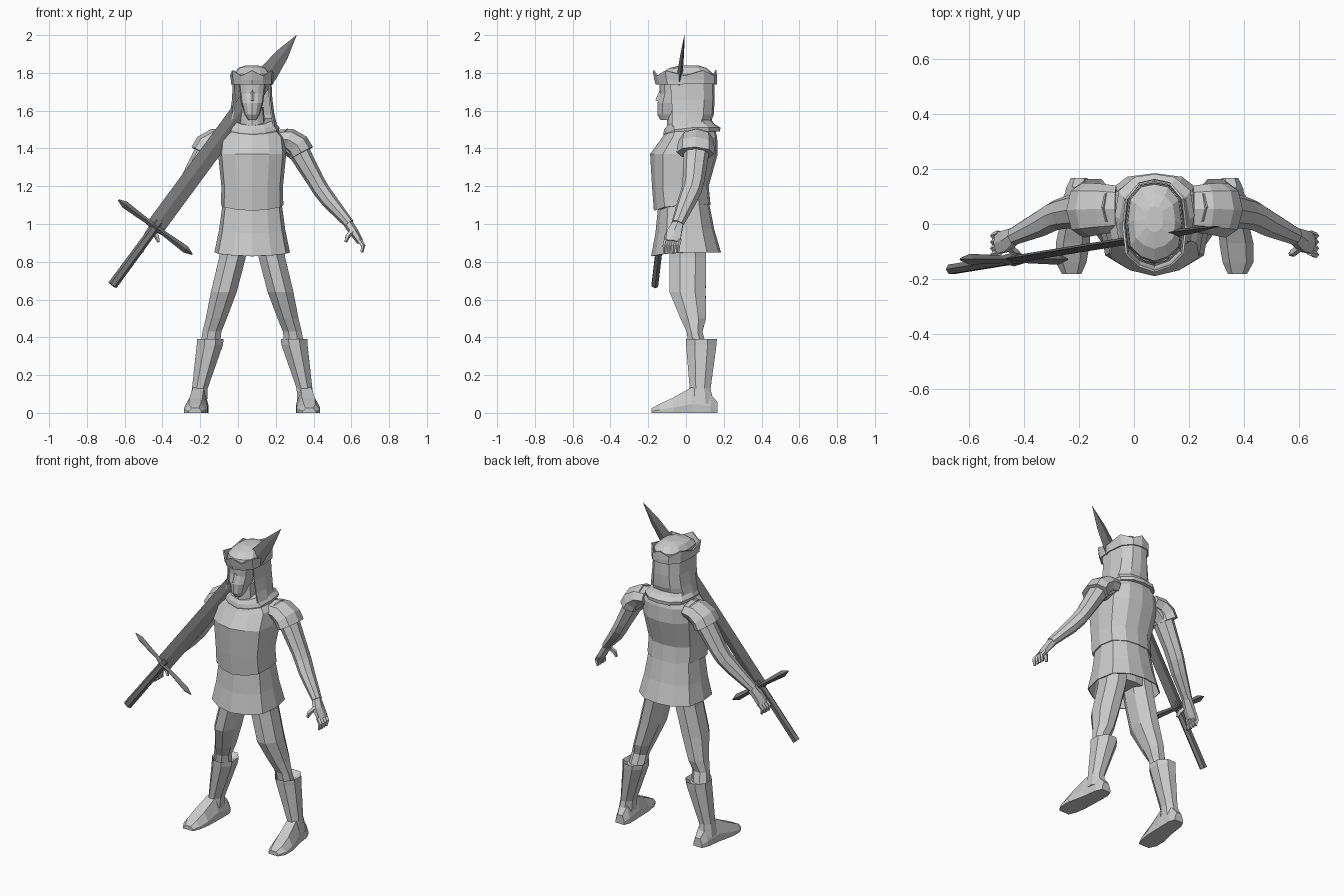
import bpy, bmesh, math
from mathutils import Vector

if "Cube" in bpy.data.objects:
    bpy.data.objects.remove(bpy.data.objects["Cube"], do_unlink=True)

CX = 0.075  # the body stands off centre because the blade sticks out to its right


def material(name, v):
    m = bpy.data.materials.new(name)
    m.use_nodes = True
    m.diffuse_color = (v, v, v, 1)
    m.node_tree.nodes["Principled BSDF"].inputs["Base Color"].default_value = (v, v, v, 1)
    return m


CLOTH = material("light grey", 0.6)
STEEL = material("dark grey", 0.18)


def loft(name, rings, mat=CLOTH, caps=(True, True), closed=True, mirror=False, thick=0, x=CX):
    """Skin a list of rings of points into one flat-shaded object."""
    bm = bmesh.new()
    vs = [[bm.verts.new(p) for p in r] for r in rings]
    n = len(vs[0])
    for a, b in zip(vs, vs[1:]):
        for i in range(n if closed else n - 1):
            j = (i + 1) % n
            bm.faces.new((a[i], a[j], b[j], b[i]))
    if closed:
        for on, ring in zip(caps, (vs[0], vs[-1])):
            if on:
                bm.faces.new(ring)
    bmesh.ops.remove_doubles(bm, verts=bm.verts, dist=0.0002)
    bmesh.ops.recalc_face_normals(bm, faces=bm.faces)
    me = bpy.data.meshes.new(name)
    bm.to_mesh(me)
    bm.free()
    me.materials.append(mat)
    ob = bpy.data.objects.new(name, me)
    ob.location.x = x
    bpy.context.collection.objects.link(ob)
    if mirror:
        ob.modifiers.new("mirror", "MIRROR")
    if thick:
        ob.modifiers.new("solid", "SOLIDIFY").thickness = thick
    return ob


HALF = [(0, -1), (.5, -.88), (.9, -.62), (1, 0), (.9, .6), (.5, .93), (0, 1)]
KEEL = HALF + [(-x, y) for x, y in HALF[-2:0:-1]]
ARC = HALF[2:] + [(-x, y) for x, y in HALF[-2:1:-1]]
OCT = [(math.cos(k * math.pi / 4 + .39), math.sin(k * math.pi / 4 + .39)) for k in range(8)]


def level(z, hw, front, back, shape=KEEL, cx=0, drop=0, jag=0):
    """Horizontal ring; drop lowers the middle of the front, jag makes a toothed edge."""
    mid, half = (front + back) / 2, (back - front) / 2
    return [Vector((cx + x * hw, mid + y * half,
                    z - drop * max(0, -y - .4) / .6 + jag * (-1) ** i))
            for i, (x, y) in enumerate(shape)]


def tube(path, n=6):
    """Rings square to a path of (x, y, z, width, depth)."""
    pts = [Vector(p[:3]) for p in path]
    rings = []
    for i, p in enumerate(path):
        t = (pts[min(i + 1, len(pts) - 1)] - pts[max(i - 1, 0)]).normalized()
        u = t.cross(Vector((0, 1, 0))).normalized()
        v = t.cross(u)
        rings.append([pts[i] + u * p[3] * math.cos(2 * math.pi * k / n)
                      + v * p[4] * math.sin(2 * math.pi * k / n) for k in range(n)])
    return rings


# Tunic and skirt
loft("tunic", [level(1.10, .165, -.17, .13, drop=.03),
               level(1.2, .163, -.18, .12),
               level(1.37, .18, -.19, .168),
               level(1.46, .17, -.125, .165),
               level(1.52, .115, -.095, .15)])
loft("skirt", [level(1.12, .155, -.145, .12),
               level(.97, .175, -.162, .15, drop=.02),
               level(.85, .2, -.185, .185, drop=.02)], caps=(True, False), thick=.006)
loft("pelvis", [level(.98, .15, -.11, .11), level(.86, .12, -.09, .1)])

# Collar, neck and face
loft("collar", [level(1.49, .14, -.115, .18, drop=.03),
                level(1.51, .145, -.12, .182, drop=.03),
                level(1.53, .128, -.115, .15, drop=.03),
                level(1.56, .115, -.1, .13, drop=.04)])
loft("neck", [level(1.46, .075, -.1, .08), level(1.62, .06, -.1, .08)])
loft("face", [level(1.55, .022, -.135, -.02),
              level(1.58, .04, -.152, 0),
              level(1.64, .058, -.152, 0),
              level(1.69, .065, -.138, 0),
              level(1.76, .075, -.142, 0)])
loft("nose", tube([(0, -.13, 1.71, .01, .008), (0, -.145, 1.65, .014, .018)], 4))

# Hood with open front, skull cap and toothed headband
loft("hood", [level(1.76, .102, -.14, .15, ARC),
              level(1.66, .107, -.13, .152, ARC),
              level(1.58, .118, -.125, .147, ARC),
              level(1.52, .132, -.12, .125, ARC)], closed=False, thick=.008)
loft("skull_cap", [level(1.74, .1, -.145, .148),
                   level(1.795, .098, -.135, .145),
                   level(1.825, .075, -.09, .11),
                   level(1.84, .03, -.03, .065)])
loft("headband", [level(1.74, .105, -.152, .155),
                  level(1.765, .105, -.16, .156),
                  level(1.8, .11, -.168, .154, jag=.014)], caps=(False, False), thick=.008)

# Arms with sleeve caps
loft("arms", tube([(.15, .06, 1.46, .06, .07),
                   (.25, .055, 1.38, .058, .068),
                   (.335, .04, 1.23, .046, .058),
                   (.365, .03, 1.18, .045, .055),
                   (.41, .005, 1.12, .042, .05),
                   (.515, -.045, 1.0, .027, .033)], 8), mirror=True)
loft("sleeve_caps", tube([(.14, .055, 1.45, .05, .085),
                          (.195, .055, 1.445, .062, .092),
                          (.24, .052, 1.415, .068, .098),
                          (.262, .05, 1.375, .068, .1)], 8), mirror=True)

# Hands
loft("palms", tube([(.51, -.042, 1.0, .026, .032),
                    (.54, -.062, .955, .024, .045),
                    (.572, -.07, .905, .018, .045)]), mirror=True)
for k, name in enumerate(("index", "middle", "ring", "little")):
    y = -.104 + .023 * k
    loft(name + "_fingers", tube([(.566, y, .915, .014, .013),
                                  (.587, y - .008, .885, .013, .012),
                                  (.58, y - .01, .85, .008, .009)], 5), mirror=True)
loft("thumbs", tube([(.53, -.085, .965, .015, .015),
                     (.505, -.105, .935, .014, .014),
                     (.495, -.11, .905, .008, .008)], 5), mirror=True)

# Legs
loft("legs", [level(z, hw, f, b, OCT, c) for z, c, hw, f, b in (
    (.95, .085, .08, -.1, .11),
    (.82, .105, .076, -.095, .115),
    (.64, .15, .074, -.095, .112),
    (.5, .19, .06, -.035, .112),
    (.43, .213, .054, 0, .09),
    (.36, .222, .056, .01, .11))], mirror=True)

# Boots: shaft, then foot lofted from heel to toe
loft("boot_shafts", [level(z, hw, f, b, OCT, c) for z, c, hw, f, b in (
    (.365, .222, .06, .01, .13),
    (.39, .222, .076, -.008, .17),
    (.36, .224, .075, -.006, .168),
    (.13, .277, .045, .015, .135),
    (.05, .285, .05, .0, .15))], mirror=True)
SOLE = [(-1, 0), (1, 0), (1, .35), (.55, 1), (-.55, 1), (-1, .35)]
loft("boot_feet", [[Vector((c + x * hw, y, h * z)) for x, z in SOLE] for y, c, hw, h in (
    (.168, .275, .03, .055),
    (.13, .277, .046, .1),
    (.03, .285, .052, .135),
    (-.07, .298, .062, .08),
    (-.14, .304, .056, .047),
    (-.182, .302, .035, .025))], mirror=True)

# Great sword, laid out along its axis from pommel to tip
BASE, TIP = Vector((-.665, -.165, .675)), Vector((.31, -.008, 2.0))
AXIS = (TIP - BASE).normalized()
SIDE = AXIS.cross(Vector((0, 1, 0))).normalized()
LENGTH = (TIP - BASE).length


def along(stations):
    return [(*(BASE + AXIS * d), w, t) for d, w, t in stations]


loft("sword_handle", tube(along([(0, .026, .02), (.42, .024, .02)])), STEEL, x=0)
loft("sword_blade", tube(along([(.37, .05, .014), (LENGTH - .25, .05, .014),
                                (LENGTH - .13, .035, .01), (LENGTH, .001, .001)]), 4), STEEL, x=0)
HUB = BASE + AXIS * .385
loft("sword_guard", tube([(*(HUB + SIDE * d), w, w) for d, w in (
    (-.243, .004), (-.2, .02), (-.05, .014), (0, .026),
    (.05, .014), (.2, .02), (.243, .004))], 4), STEEL, x=0)
